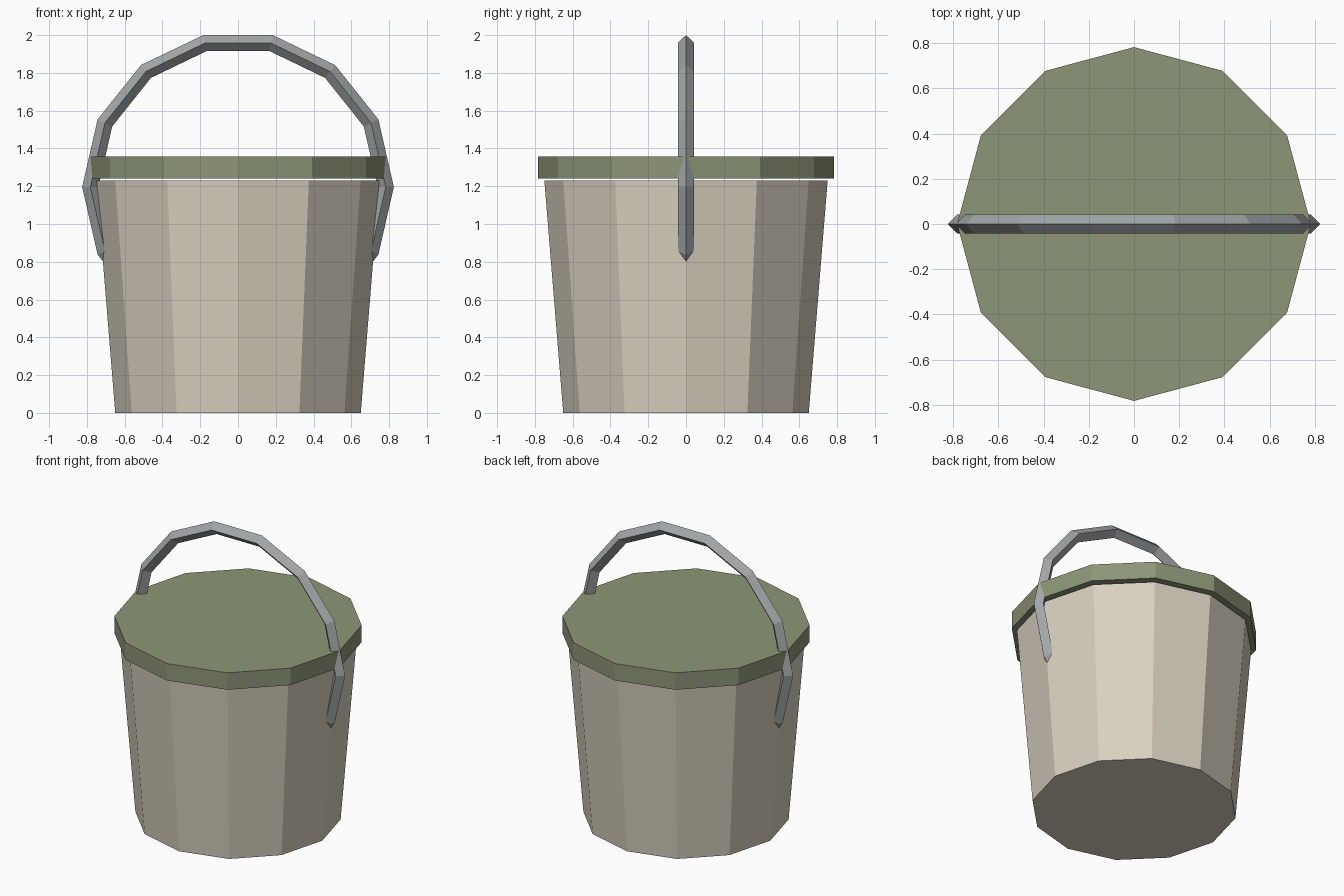
import bpy
import math

if "Cube" in bpy.data.objects:
    bpy.data.objects.remove(bpy.data.objects["Cube"])


def material(name, rgb):
    mat = bpy.data.materials.new(name)
    mat.diffuse_color = (*rgb, 1.0)
    mat.use_nodes = True
    mat.node_tree.nodes["Principled BSDF"].inputs["Base Color"].default_value = mat.diffuse_color
    return mat


def finish(name, mat):
    obj = bpy.context.object
    obj.name = name
    obj.data.name = name
    obj.data.materials.append(mat)
    return obj


def tapered_drum(name, mat, r_bottom, r_top, z0, z1):
    """Flat-shaded 12-sided drum between two heights."""
    bpy.ops.mesh.primitive_cone_add(
        vertices=12, radius1=r_bottom, radius2=r_top, depth=z1 - z0,
        location=(0, 0, (z0 + z1) / 2))
    return finish(name, mat)


tan = material("warm tan", (0.70, 0.64, 0.53))
green = material("olive green", (0.265, 0.305, 0.185))
grey = material("steel grey", (0.36, 0.385, 0.39))

# Bucket body, widening towards the rim
tapered_drum("bucket_body", tan, 0.65, 0.75, 0.0, 1.23)

# Lid, floating a hair above the rim
tapered_drum("lid", green, 0.783, 0.783, 1.24, 1.358)

# Handle: upright low-poly ring whose lower part is buried in the body
bpy.ops.mesh.primitive_torus_add(
    major_segments=14, minor_segments=4, major_radius=0.782, minor_radius=0.043,
    location=(0, 0, 1.196), rotation=(math.pi / 2, 0, 0))
finish("handle", grey)
